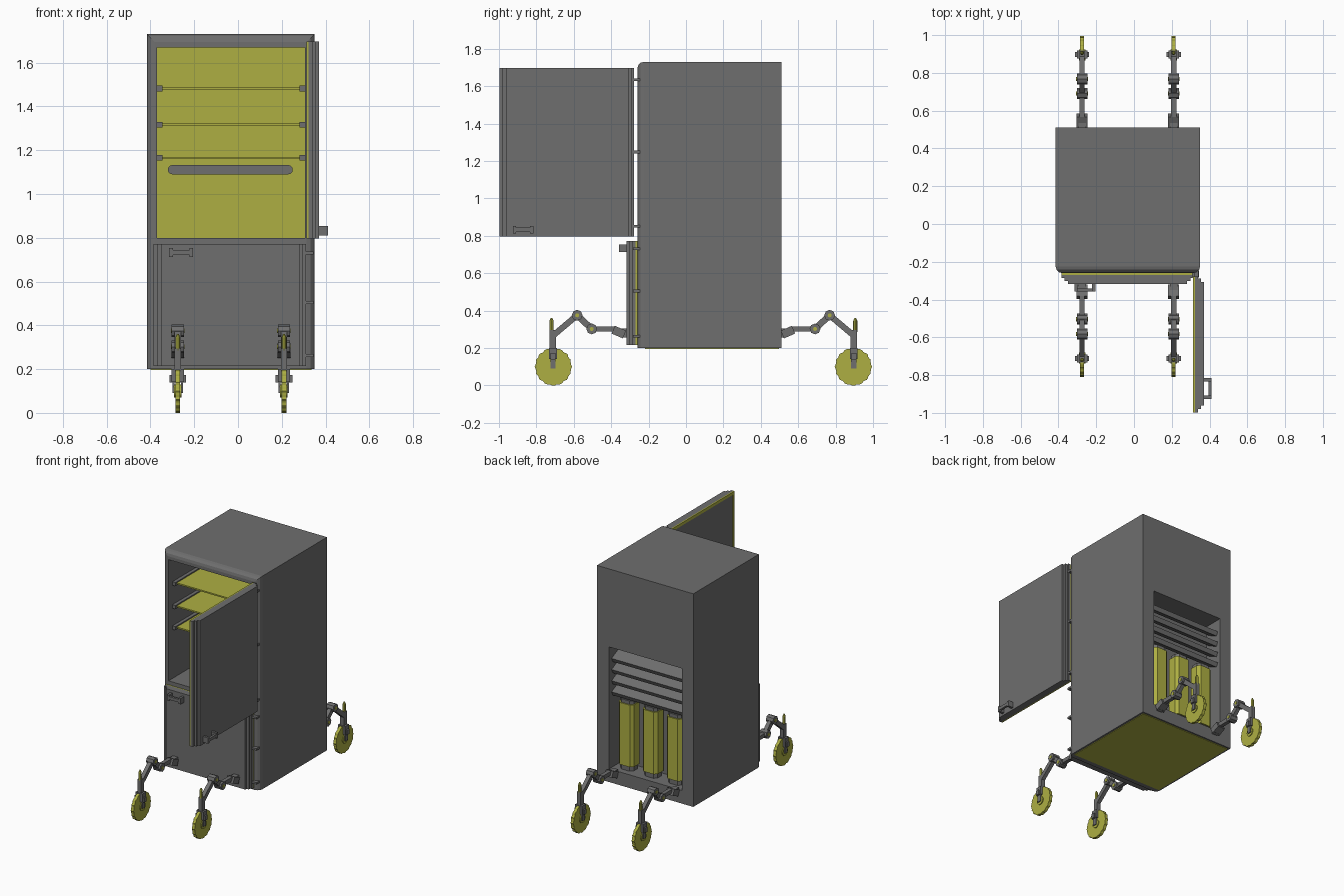
import bpy, bmesh, math
from mathutils import Matrix, Vector

if "Cube" in bpy.data.objects:
    bpy.data.objects.remove(bpy.data.objects["Cube"])


def material(name, rgb):
    m = bpy.data.materials.new(name)
    m.diffuse_color = (*rgb, 1)
    m.use_nodes = True
    m.node_tree.nodes["Principled BSDF"].inputs["Base Color"].default_value = m.diffuse_color
    return m


GREY = material("dark grey", (0.158, 0.158, 0.158))
YELLOW = material("olive yellow", (0.42, 0.43, 0.055))


def box(bm, a, b):
    lo = Vector([min(p, q) for p, q in zip(a, b)])
    hi = Vector([max(p, q) for p, q in zip(a, b)])
    mat = Matrix.Translation((lo + hi) / 2) @ Matrix.Diagonal((*(hi - lo), 1))
    return bmesh.ops.create_cube(bm, size=1, matrix=mat)["verts"]


def beam(bm, x, p, q, w, h):
    """Bar in a y-z plane from p to q, w wide in x and h high."""
    (y0, z0), (y1, z1) = p, q
    mat = (Matrix.Translation((x, (y0 + y1) / 2, (z0 + z1) / 2))
           @ Matrix.Rotation(math.atan2(z1 - z0, y1 - y0), 4, 'X')
           @ Matrix.Diagonal((w, math.hypot(y1 - y0, z1 - z0), h, 1)))
    bmesh.ops.create_cube(bm, size=1, matrix=mat)


def cyl_x(bm, c, r, w, n):
    mat = Matrix.Translation(c) @ Matrix.Rotation(math.pi / 2, 4, 'Y')
    return bmesh.ops.create_cone(bm, cap_ends=True, segments=n, radius1=r, radius2=r,
                                 depth=w, matrix=mat)["verts"]


def bevel(bm, test, width, segments):
    edges = [e for e in bm.edges if test(*[v.co for v in e.verts])]
    bmesh.ops.bevel(bm, geom=edges, offset=width, segments=segments, profile=0.5,
                    affect='EDGES')


def finish(bm, name, mat):
    me = bpy.data.meshes.new(name)
    bm.to_mesh(me)
    bm.free()
    me.materials.append(mat)
    ob = bpy.data.objects.new(name, me)
    bpy.context.collection.objects.link(ob)
    return ob


def boxes(name, mat, items):
    bm = bmesh.new()
    for a, b in items:
        box(bm, a, b)
    return finish(bm, name, mat)


# cabinet body with rounded front edges
bm = bmesh.new()
box(bm, (-0.415, -0.26, 0.2), (0.35, 0.51, 1.73))
bevel(bm, lambda p, q: p.y < -0.25 and q.y < -0.25 and max(p.z, q.z) > 0.3, 0.036, 3)
body = finish(bm, "cabinet_body", GREY)

# hollow out the upper compartment and the machine bay in the back
for a, b in (((-0.37, -0.4, 0.80), (0.305, 0.34, 1.67)),
             ((-0.325, 0.365, 0.295), (0.253, 0.7, 1.17))):
    cutter = boxes("cutter", GREY, [(a, b)])
    cutter.hide_render = True
    mod = body.modifiers.new("cut", 'BOOLEAN')
    mod.operation, mod.solver, mod.object = 'DIFFERENCE', 'EXACT', cutter
    bpy.context.view_layer.objects.active = body
    bpy.ops.object.modifier_apply(modifier=mod.name)
    bpy.data.objects.remove(cutter)

# compartment back, underside plate, shelves and their rails
boxes("compartment_back", YELLOW, [((-0.37, 0.332, 0.80), (0.305, 0.342, 1.67))])
boxes("underside_plate", YELLOW, [((-0.4, -0.22, 0.196), (0.335, 0.497, 0.204))])
shelf_z = (1.165, 1.317, 1.482)
boxes("shelves", YELLOW, [((-0.365, -0.2, z - 0.005), (0.3, 0.335, z + 0.005)) for z in shelf_z])
rails = []
for z in shelf_z:
    rails += [((-0.37, -0.215, z - 0.013), (-0.346, 0.33, z + 0.013)),
              ((0.281, -0.215, z - 0.013), (0.305, 0.33, z + 0.013))]
boxes("shelf_rails", GREY, rails)

# rounded bar on the compartment back
bm = bmesh.new()
box(bm, (-0.32, 0.32, 1.09), (0.25, 0.335, 1.132))
bevel(bm, lambda p, q: abs(p.y - q.y) > 0.01, 0.02, 4)
finish(bm, "inner_bar", GREY)


# doors: u runs from the hinge along the door, v points outward
def door(name, place, width, z0, z1, handle_u, handle_z):
    def part(suffix, mat, items):
        boxes(name + suffix, mat, [(place(*a), place(*b)) for a, b in items])

    part("_seal", YELLOW, [((0.0, 0.0, z0), (width, 0.009, z0 + 0.02)),
                           ((0.0, 0.0, z1 - 0.02), (width, 0.009, z1)),
                           ((0.0, 0.0, z0 + 0.02), (0.02, 0.009, z1 - 0.02)),
                           ((width - 0.02, 0.0, z0 + 0.02), (width, 0.009, z1 - 0.02))])
    part("_panel", GREY, [((0.02, 0.003, z0 + 0.02), (width - 0.02, 0.01, z1 - 0.02)),
                          ((0.0, 0.009, z0), (width, 0.027, z1)),
                          ((0.012, 0.027, z0), (width - 0.018, 0.043, z1)),
                          ((0.03, 0.043, z0), (width - 0.036, 0.058, z1))])
    a, b, z = handle_u - 0.055, handle_u + 0.055, handle_z
    part("_handle", GREY, [((a, 0.055, z - 0.021), (a + 0.017, 0.098, z + 0.021)),
                           ((b - 0.017, 0.055, z - 0.021), (b, 0.098, z + 0.021)),
                           ((a + 0.017, 0.082, z - 0.011), (b - 0.017, 0.098, z + 0.011))])


door("lower_door", lambda u, v, z: (0.31 - u, -0.26 - v, z), 0.695, 0.215, 0.772, 0.57, 0.733)
door("upper_door", lambda u, v, z: (0.313 + v, -0.277 - u, z), 0.721, 0.797, 1.697, 0.594, 0.832)

# hinges
boxes("hinges", GREY,
      [((0.305, -0.283, z - 0.007), (0.344, -0.245, z + 0.007)) for z in (0.73, 0.505, 0.262)]
      + [((0.318, -0.283, z - 0.007), (0.342, -0.245, z + 0.007)) for z in (1.635, 1.248, 0.85)])

# machine bay: tilted slats and three canisters with caps
bm = bmesh.new()
for z in (1.085, 1.005, 0.925, 0.845):
    vs = box(bm, (-0.323, 0.40, z - 0.016), (0.25, 0.485, z + 0.016))
    bmesh.ops.rotate(bm, verts=vs, cent=(0, 0.44, z), matrix=Matrix.Rotation(-0.45, 3, 'X'))
finish(bm, "bay_slats", GREY)


def canisters(name, mat, grow, spans):
    bm = bmesh.new()
    for x in (-0.226, -0.036, 0.154):
        for z0, z1 in spans:
            box(bm, (x - 0.06 - grow, 0.375 - grow, z0), (x + 0.06 + grow, 0.475 + grow, z1))
    bevel(bm, lambda p, q: abs(p.x - q.x) + abs(p.y - q.y) < 1e-4, 0.02, 1)
    finish(bm, name, mat)


canisters("canisters", YELLOW, 0.0, [(0.33, 0.775)])
canisters("canister_caps", GREY, -0.008, [(0.296, 0.33), (0.775, 0.80)])

# four jointed legs with wheels; the front pair mirrors the back pair
MID = 0.093
for s, end in ((1, "back"), (-1, "front")):
    for x, side in ((-0.275, "left"), (0.21, "right")):
        def Y(y):
            return MID + s * (y - MID)

        def P(y, z):
            return (Y(y), z)

        name = f"{end}_{side}_"
        bm = bmesh.new()
        box(bm, (x - 0.02, Y(0.50), 0.255), (x + 0.02, Y(0.535), 0.305))
        beam(bm, x, P(0.515, 0.272), P(0.575, 0.298), 0.058, 0.045)
        beam(bm, x, P(0.56, 0.302), P(0.69, 0.302), 0.028, 0.028)
        beam(bm, x, P(0.69, 0.302), P(0.768, 0.375), 0.028, 0.034)
        beam(bm, x, P(0.768, 0.375), P(0.895, 0.268), 0.028, 0.032)
        for y, z in ((0.69, 0.302), (0.768, 0.375)):
            cyl_x(bm, (x, Y(y), z), 0.029, 0.056, 8)
        # upright fork and axle block
        box(bm, (x - 0.014, Y(0.88), 0.19), (x + 0.014, Y(0.915), 0.295))
        box(bm, (x - 0.028, Y(0.876), 0.14), (x + 0.028, Y(0.918), 0.20))
        box(bm, (x - 0.038, Y(0.885), 0.138), (x + 0.038, Y(0.911), 0.172))
        for d in (-1, 1):
            box(bm, (x + d * 0.015, Y(0.883), 0.09), (x + d * 0.024, Y(0.911), 0.145))
        finish(bm, name + "leg", GREY)

        # toothed wheel with hub
        bm = bmesh.new()
        c = Vector((x, Y(0.895), 0.1))
        for v in cyl_x(bm, c, 0.1, 0.022, 64):
            d = v.co - c
            if round(math.atan2(d.z, d.y) / math.tau * 64 + 0.5) % 4 >= 2:
                v.co = c + Vector((d.x, d.y * 0.955, d.z * 0.955))
        cyl_x(bm, c, 0.03, 0.034, 12)
        finish(bm, name + "wheel", YELLOW)

        # joint pins and pointed steering pin
        bm = bmesh.new()
        for y, z in ((0.69, 0.302), (0.768, 0.375)):
            cyl_x(bm, (x, Y(y), z), 0.011, 0.062, 8)
        for z, h, r1, r2 in ((0.315, 0.06, 0.011, 0.011), (0.353, 0.016, 0.011, 0.004)):
            bmesh.ops.create_cone(bm, cap_ends=True, segments=8, radius1=r1, radius2=r2, depth=h,
                                  matrix=Matrix.Translation((x, Y(0.905), z)))
        finish(bm, name + "pins", YELLOW)
